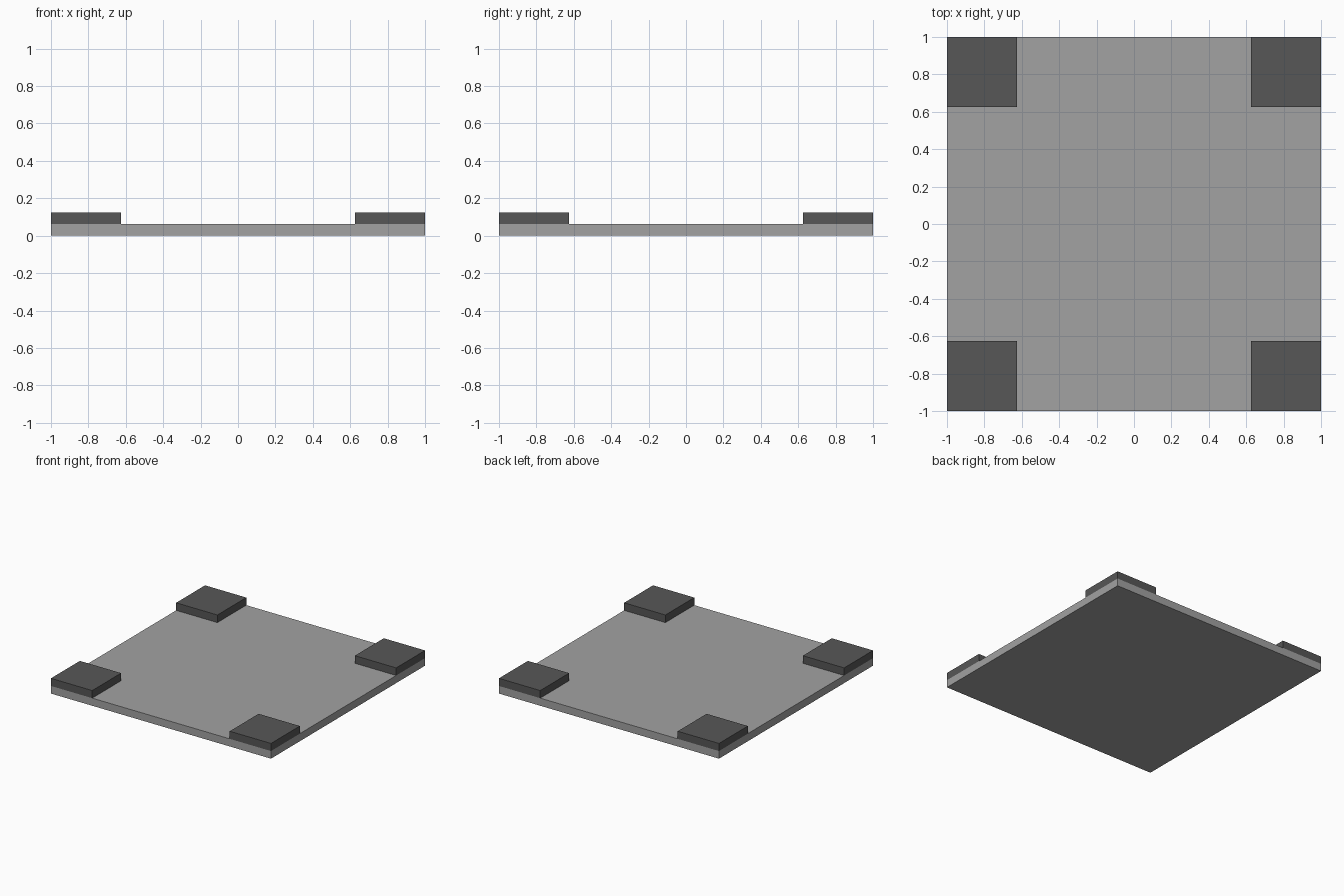
import bpy

if "Cube" in bpy.data.objects:
    bpy.data.objects.remove(bpy.data.objects["Cube"])

def material(name, grey):
    m = bpy.data.materials.new(name)
    m.diffuse_color = (grey, grey, grey, 1)
    m.use_nodes = True
    m.node_tree.nodes["Principled BSDF"].inputs["Base Color"].default_value = m.diffuse_color
    return m

def box(name, lo, hi, mat):
    centre = [(a + b) / 2 for a, b in zip(lo, hi)]
    bpy.ops.mesh.primitive_cube_add(size=1, location=centre)
    ob = bpy.context.object
    ob.name = name
    ob.scale = [b - a for a, b in zip(lo, hi)]
    bpy.ops.object.transform_apply(location=False, rotation=False, scale=True)
    ob.data.materials.append(mat)
    return ob

light_grey = material("light_grey", 0.36)
dark_grey = material("dark_grey", 0.095)

T = 0.0625       # thickness of slab and of pads
INNER = 0.625    # inner edge of the corner pads

# Square base slab
box("base_slab", (-1, -1, 0), (1, 1, T), light_grey)

# Four raised corner pads
for y_name, y in (("front", -1), ("back", INNER)):
    for x_name, x in (("left", -1), ("right", INNER)):
        size = 1 - INNER
        box(f"{y_name}_{x_name}_pad", (x, y, T), (x + size, y + size, 2 * T), dark_grey)
